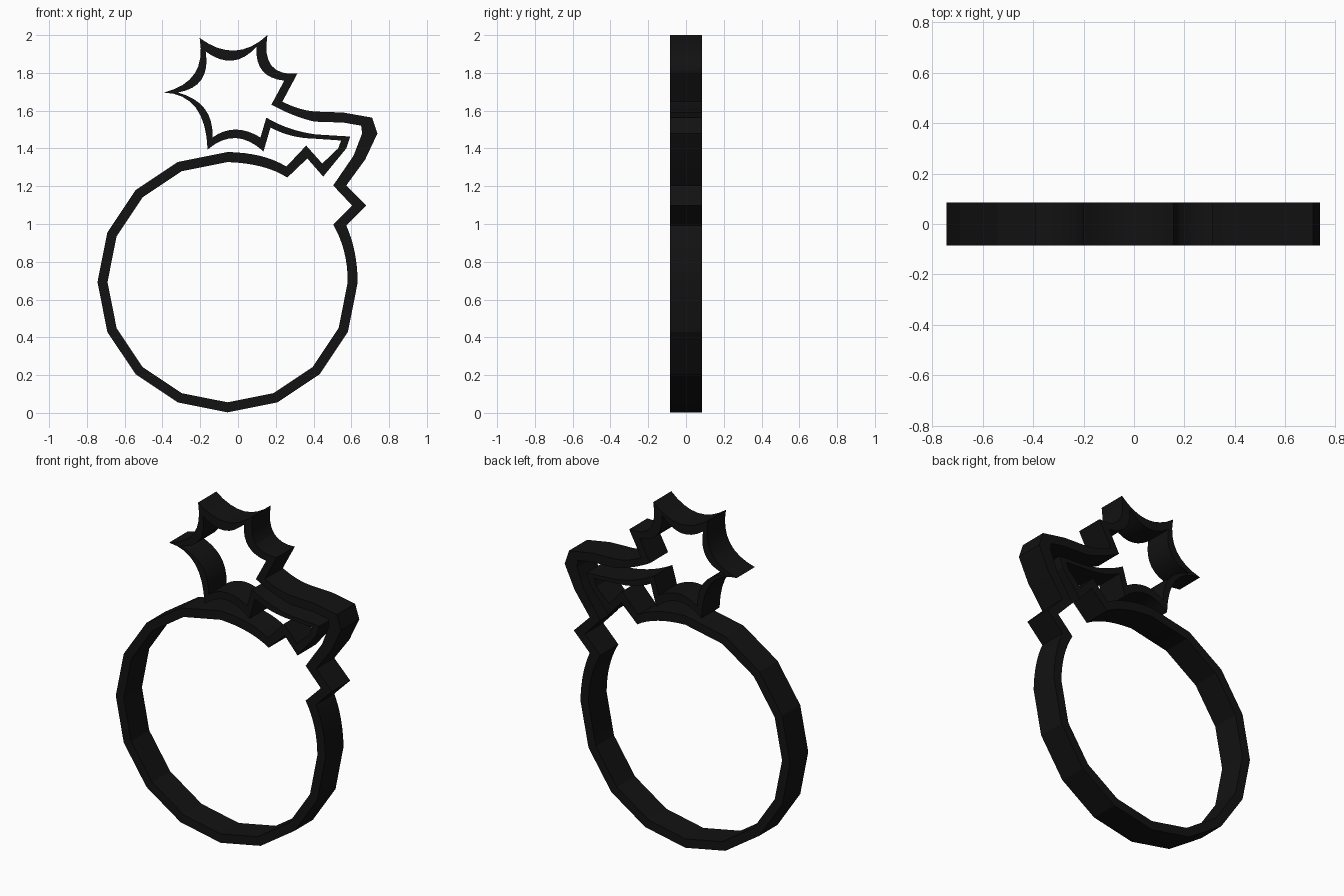
import bpy, bmesh, math

if "Cube" in bpy.data.objects:
    bpy.data.objects.remove(bpy.data.objects["Cube"])

DEPTH = 0.085          # half thickness along y
CENTRE = (-0.055, 0.692)
R_OUT, R_IN = 0.689, 0.636
STEPS = 8              # segments per curved span

# Rows: outer x, outer z, inner x, inner z, and 1 if the span bows through this point
COLLAR_RIGHT = [(.617, .854, .562, .854, 1), (.573, .992, .504, .997, 0),
                (.678, 1.098, .604, 1.098, 0), (.573, 1.204, .504, 1.204, 0),
                (.673, 1.341, .612, 1.362, 0)]
FUSE_UPPER = [(.738, 1.479, .657, 1.479, 0), (.71, 1.563, .652, 1.521, 0),
              (.557, 1.59, .557, 1.537, 0), (.414, 1.595, .404, 1.542, 0),
              (.325, 1.611, .288, 1.579, 1), (.235, 1.648, .177, 1.632, 0)]
SPARK = [(.314, 1.796, .245, 1.759, 0), (.177, 1.839, .129, 1.812, 1),
         (.156, 2.0, .098, 1.939, 0), (-.018, 1.918, -.029, 1.865, 1),
         (-.203, 1.985, -.171, 1.913, 0), (-.230, 1.796, -.193, 1.765, 1),
         (-.393, 1.696, -.319, 1.696, 0), (-.224, 1.616, -.177, 1.611, 1),
         (-.161, 1.394, -.135, 1.458, 0), (-.013, 1.455, -.013, 1.5, 1),
         (.135, 1.384, .119, 1.458, 0)]
FUSE_LOWER = [(.172, 1.511, .15, 1.563, 0), (.282, 1.468, .277, 1.505, 1),
              (.404, 1.452, .414, 1.474, 0), (.546, 1.442, .594, 1.463, 0),
              (.53, 1.4, .573, 1.4, 0)]
COLLAR_LEFT = [(.446, 1.32, .451, 1.251, 0), (.361, 1.415, .367, 1.347, 0),
               (.256, 1.304, .261, 1.246, 0), (.119, 1.36, .124, 1.304, 1)]


def body_row(i):
    """Corner i of the 16-sided round body."""
    a = 2 * math.pi * i / 16
    c, s = math.cos(a), math.sin(a)
    return (CENTRE[0] + R_OUT * c, CENTRE[1] + R_OUT * s,
            CENTRE[0] + R_IN * c, CENTRE[1] + R_IN * s, 0)


def expand(rows):
    """Replace each bow point by a quadratic arc through it."""
    out = []
    for i, row in enumerate(rows):
        if not row[4]:
            out.append(row[:4])
            continue
        a, b = rows[i - 1], rows[(i + 1) % len(rows)]
        for k in range(1, STEPS):
            t = k / STEPS
            out.append(tuple((1 - t) ** 2 * p + 2 * t * (1 - t) * (2 * m - (p + q) / 2) + t * t * q
                             for p, m, q in zip(a[:4], row[:4], b[:4])))
    return out


# Whole closed outline: body, collar, fuse, spark and back again
body = [body_row(i) for i in range(4, 17)]
loop = expand(body + COLLAR_RIGHT + FUSE_UPPER + SPARK + FUSE_LOWER + COLLAR_LEFT)

# Band with a rectangular section swept round the outline
bm = bmesh.new()
rings = [[bm.verts.new((x, y, z)) for x, z, y in
          ((r[0], r[1], -DEPTH), (r[2], r[3], -DEPTH), (r[2], r[3], DEPTH), (r[0], r[1], DEPTH))]
         for r in loop]
for i, ring in enumerate(rings):
    nxt = rings[(i + 1) % len(rings)]
    for k in range(4):
        j = (k + 1) % 4
        bm.faces.new((ring[k], ring[j], nxt[j], nxt[k]))
bmesh.ops.recalc_face_normals(bm, faces=bm.faces)
mesh = bpy.data.meshes.new("bomb_outline_band")
bm.to_mesh(mesh)
bm.free()
band = bpy.data.objects.new("bomb_outline_band", mesh)
bpy.context.collection.objects.link(band)

# Black finish, smooth only along the curved spans
black = bpy.data.materials.new("black")
black.diffuse_color = (0.006, 0.006, 0.006, 1)
black.use_nodes = True
black.node_tree.nodes["Principled BSDF"].inputs["Base Color"].default_value = black.diffuse_color
mesh.materials.append(black)
bpy.context.view_layer.objects.active = band
band.select_set(True)
bpy.ops.object.shade_smooth_by_angle(angle=math.radians(18))
